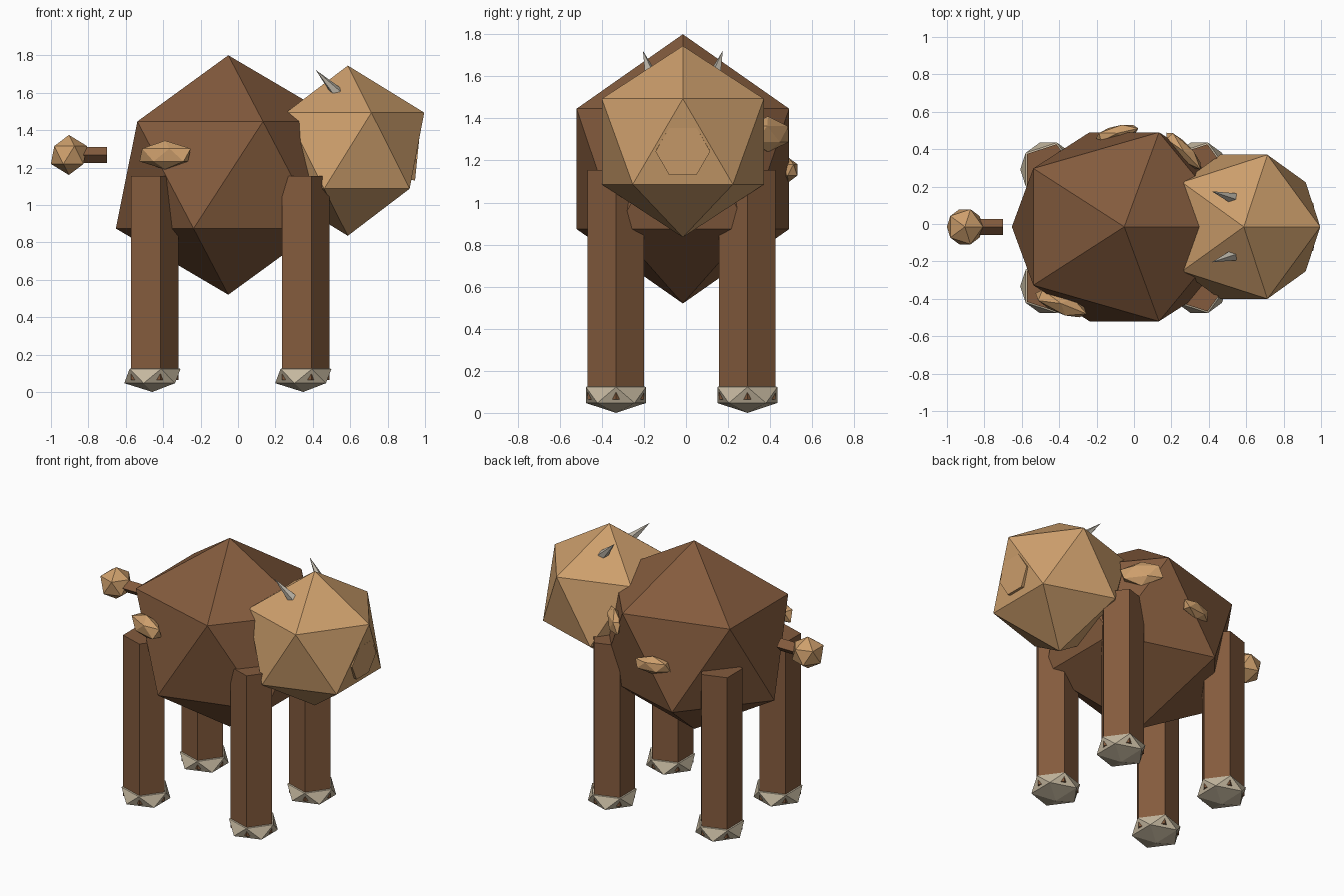
import bpy, math
from mathutils import Vector

if "Cube" in bpy.data.objects:
    bpy.data.objects.remove(bpy.data.objects["Cube"])

CY = -0.015  # centre line of the animal


def material(name, rgb):
    m = bpy.data.materials.new(name)
    m.diffuse_color = (*rgb, 1)
    m.use_nodes = True
    m.node_tree.nodes["Principled BSDF"].inputs["Base Color"].default_value = m.diffuse_color
    return m


brown = material("brown hide", (0.23, 0.105, 0.047))
tan = material("tan hide", (0.61, 0.345, 0.15))
bone = material("pale hoof", (0.56, 0.48, 0.35))
grey = material("grey horn", (0.50, 0.46, 0.39))


def finish(name, mat):
    ob = bpy.context.object
    ob.name = name
    ob.data.materials.append(mat)
    return ob


def blob(name, mat, loc, scale, yaw=0):
    """Faceted twenty-sided ball."""
    bpy.ops.mesh.primitive_ico_sphere_add(subdivisions=1, radius=1, location=loc,
                                          rotation=(0, 0, math.radians(yaw)))
    ob = finish(name, mat)
    ob.scale = scale
    return ob


def prism(name, mat, start, end, r1, r2, sides, spin=0):
    """Tapered or straight prism between two points."""
    a, b = Vector(start), Vector(end)
    bpy.ops.mesh.primitive_cone_add(vertices=sides, radius1=r1, radius2=r2,
                                    depth=(b - a).length, location=(a + b) / 2)
    ob = finish(name, mat)
    for v in ob.data.vertices:
        c, s = math.cos(spin), math.sin(spin)
        x, y, z = v.co
        v.co = (x * c - y * s, x * s + y * c, z)
    ob.rotation_euler = (b - a).to_track_quat('Z', 'Y').to_euler()
    return ob


# Body and head
blob("body", brown, (-0.052, CY, 1.16), (0.672, 0.594, 0.64))
blob("head", tan, (0.587, CY, 1.29), (0.457, 0.453, 0.455))

# Snout: thin six-sided plate on the face
tilt = math.radians(5.8)
axis = Vector((math.cos(tilt), 0, -math.sin(tilt)))
tip = Vector((0.958, CY, 1.243))
bpy.ops.mesh.primitive_cylinder_add(vertices=6, radius=0.13, depth=0.08,
                                    location=tip - axis * 0.04,
                                    rotation=(0, math.pi / 2 + tilt, 0))
snout = finish("snout", tan)
for v in snout.data.vertices:
    v.co = (-v.co.y, v.co.x, v.co.z)
# point the corners sideways
if max(abs(v.co.y) for v in snout.data.vertices) < 0.125:
    for v in snout.data.vertices:
        v.co = (v.co.y, -v.co.x, v.co.z)

# Horns
for side, label in ((1, "left"), (-1, "right")):
    prism(label + "_horn", grey, (0.535, CY + side * 0.15, 1.595),
          (0.415, CY + side * 0.19, 1.722), 0.034, 0, 5)

# Legs: five-sided posts with a corner forward, each on a faceted hoof
for x, end in ((0.349, "front"), (-0.458, "hind")):
    for y, label in ((0.292, "left"), (-0.333, "right")):
        prism(f"{end}_{label}_leg", brown, (x, y, 0.064), (x, y, 1.155),
              0.141, 0.141, 5)
        leg = bpy.context.object
        leg.rotation_euler = (0, 0, 0)
        for v in leg.data.vertices:  # corner toward +x
            v.co = (v.co.y, -v.co.x, v.co.z)
        blob(f"{end}_{label}_hoof", bone, (x, y, 0.085), (0.168, 0.168, 0.085))

# Tail and tuft
bpy.ops.mesh.primitive_cylinder_add(vertices=4, radius=0.043, depth=0.2,
                                    location=(-0.80, CY, 1.267),
                                    rotation=(0, math.pi / 2, 0))
finish("tail", brown)
blob("tail_tuft", tan, (-0.904, CY, 1.267), (0.108, 0.11, 0.107))

# Hide patches lying along the flanks
blob("right_flank_patch", tan, (-0.39, -0.425, 1.267), (0.165, 0.06, 0.077), -22)
blob("left_flank_patch", tan, (-0.09, 0.485, 1.155), (0.13, 0.045, 0.06), 13)
blob("left_shoulder_patch", tan, (0.265, 0.39, 1.325), (0.15, 0.045, 0.085), -47)
